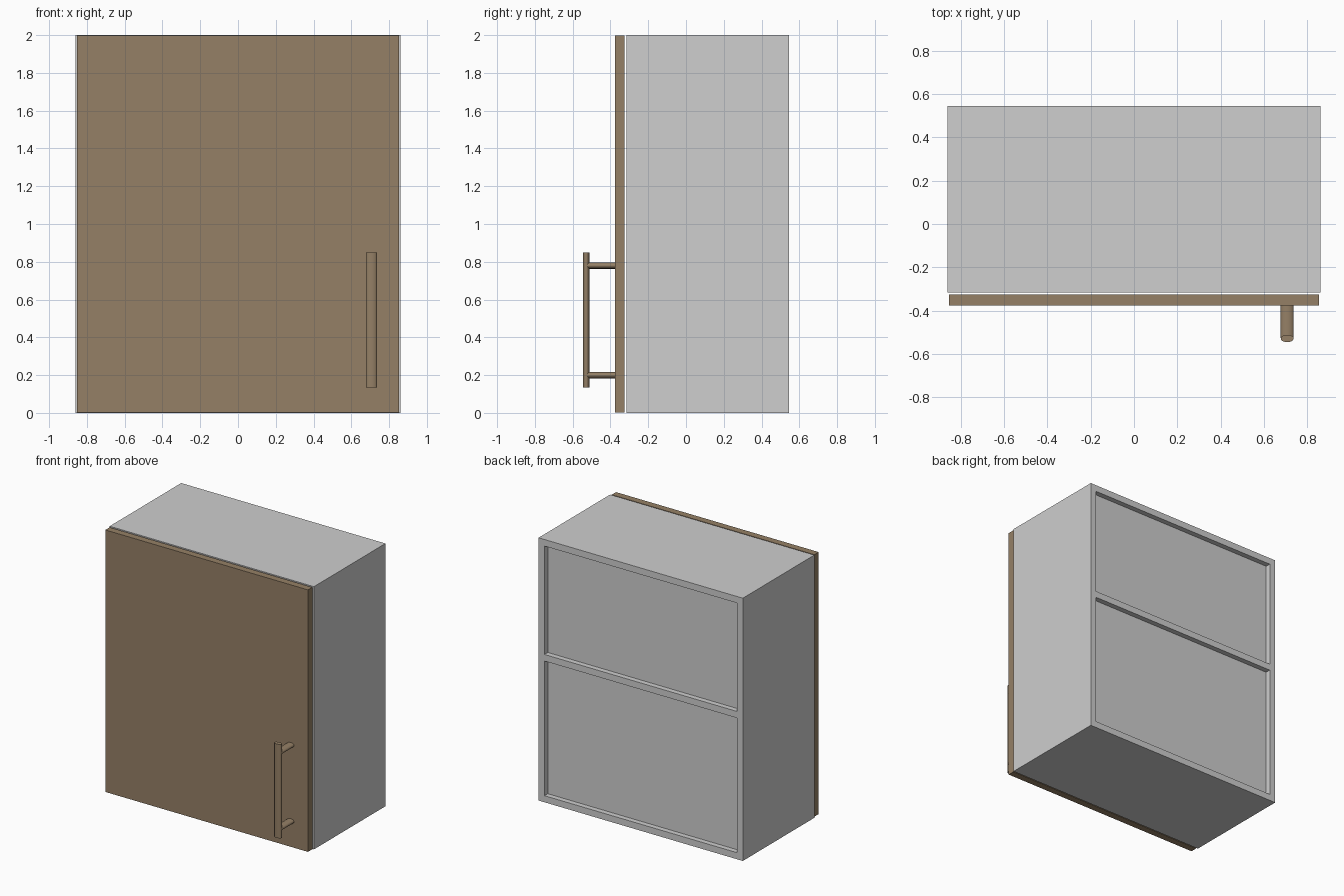
import bpy
from mathutils import Matrix

if "Cube" in bpy.data.objects:
    bpy.data.objects.remove(bpy.data.objects["Cube"], do_unlink=True)


def make_material(name, rgb):
    mat = bpy.data.materials.new(name)
    mat.use_nodes = True
    colour = (*rgb, 1.0)
    mat.diffuse_color = colour
    mat.node_tree.nodes["Principled BSDF"].inputs["Base Color"].default_value = colour
    return mat


grey = make_material("light grey", (0.62, 0.62, 0.62))
brown = make_material("warm brown", (0.30, 0.216, 0.133))


def finish(name, mat):
    obj = bpy.context.object
    obj.name = name
    obj.data.materials.append(mat)
    return obj


def box(name, mat, x, y, z):
    """Box from (min, max) pairs along each axis."""
    spans = (x, y, z)
    bpy.ops.mesh.primitive_cube_add(size=1, location=[sum(s) / 2 for s in spans])
    obj = finish(name, mat)
    obj.data.transform(Matrix.Diagonal([s[1] - s[0] for s in spans] + [1]))
    return obj


def oval_rod(name, mat, centre, width, thickness, length, turn=None):
    """Rod with an oval section, upright unless turned."""
    bpy.ops.mesh.primitive_cylinder_add(vertices=24, radius=0.5, depth=1, location=centre)
    obj = finish(name, mat)
    obj.data.transform(Matrix.Diagonal((width, thickness, length, 1)))
    if turn:
        obj.data.transform(turn)
    bpy.ops.object.shade_smooth_by_angle()
    return obj


# Carcass
W, H, T = 0.86, 2.0, 0.05
FRONT, BACK = -0.315, 0.545
INNER = W - T
for side, sign in (("left", 1), ("right", -1)):
    box(side + "_side_panel", grey, sorted((sign * INNER, sign * W)), (FRONT, BACK), (0, H))
for name, low in (("bottom_panel", 0), ("shelf", 1.075), ("top_panel", H - T)):
    box(name, grey, (-INNER, INNER), (FRONT, BACK), (low, low + T))

# Recessed back, one sheet per compartment
box("lower_back_panel", grey, (-INNER, INNER), (0.48, 0.505), (T, 1.075))
box("upper_back_panel", grey, (-INNER, INNER), (0.48, 0.505), (1.075 + T, H - T))

# Door
box("door", brown, (-0.853, 0.853), (-0.377, -0.325), (0.003, H - 0.003))

# Handle
HX = 0.707
oval_rod("handle_bar", brown, (HX, -0.528, 0.4925), 0.06, 0.034, 0.715)
lie_down = Matrix.Rotation(1.5708, 4, "X")
for name, z in (("lower_handle_post", 0.2), ("upper_handle_post", 0.78)):
    oval_rod(name, brown, (HX, -0.45, z), 0.06, 0.034, 0.15, lie_down)
